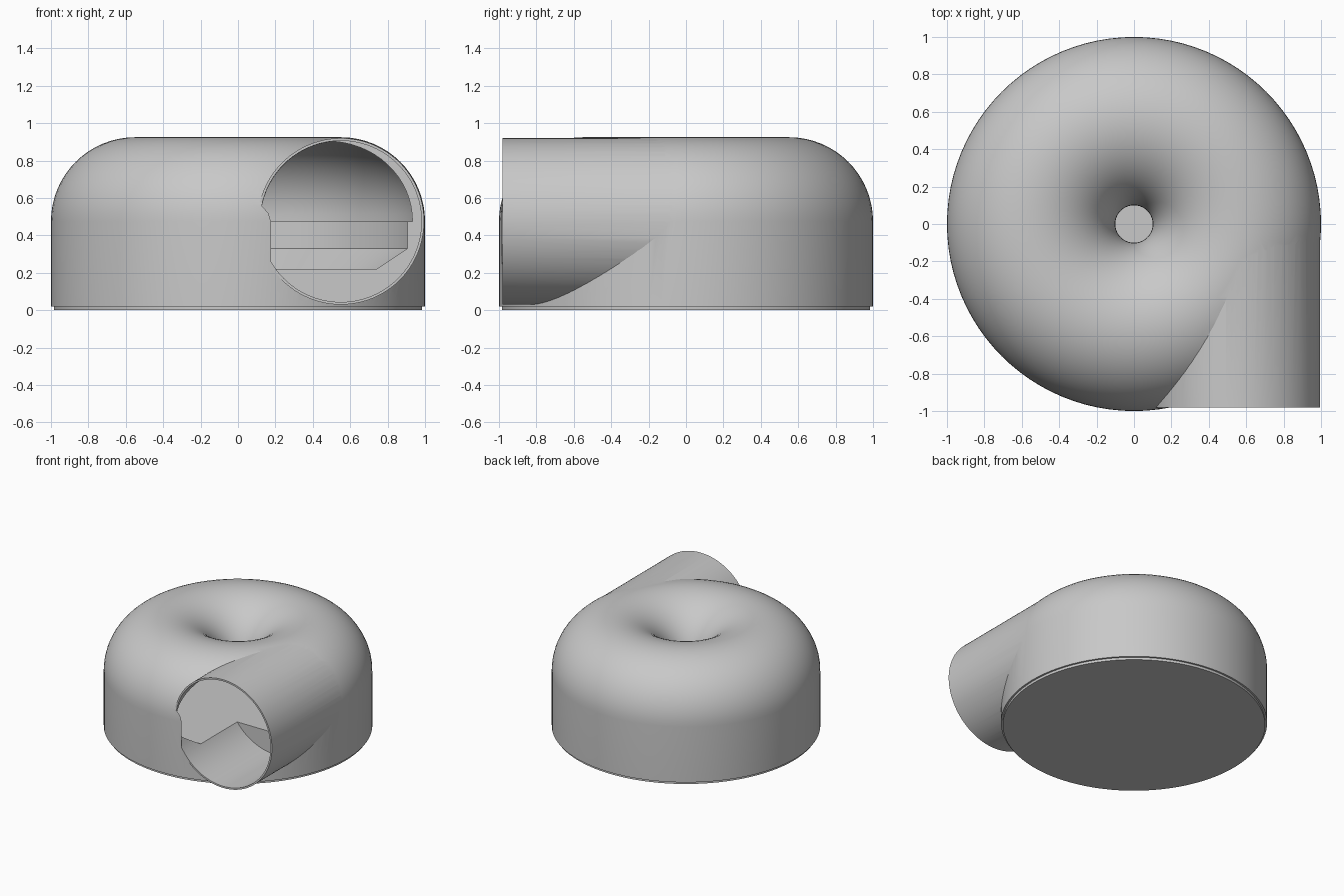
import bpy
import bmesh
from math import pi, cos, sin, radians
from mathutils import Matrix, Vector

cube = bpy.data.objects.get("Cube")
if cube:
    bpy.data.objects.remove(cube, do_unlink=True)

SEG = 96
RING, MID = 0.55, 0.475      # centre radius and height of the ring

gray = bpy.data.materials.new("light_gray")
gray.use_nodes = True
gray.diffuse_color = (0.58, 0.58, 0.58, 1)
gray.node_tree.nodes["Principled BSDF"].inputs["Base Color"].default_value = gray.diffuse_color


def finish(name, bm):
    bmesh.ops.recalc_face_normals(bm, faces=bm.faces[:])
    mesh = bpy.data.meshes.new(name)
    bm.to_mesh(mesh)
    bm.free()
    mesh.materials.append(gray)
    obj = bpy.data.objects.new(name, mesh)
    bpy.context.collection.objects.link(obj)
    return obj


def lathe(name, profile):
    """Spin a profile of (radius, z) points that starts and ends on the axis."""
    bm = bmesh.new()
    verts = [bm.verts.new((r, 0, z)) for r, z in profile]
    edges = [bm.edges.new(pair) for pair in zip(verts, verts[1:])]
    bmesh.ops.spin(bm, geom=verts + edges, axis=(0, 0, 1), cent=(0, 0, 0),
                   angle=2 * pi, steps=SEG, use_merge=True)
    bmesh.ops.remove_doubles(bm, verts=bm.verts[:], dist=0.0001)
    return finish(name, bm)


def tube(name, radius, y0, y1):
    bm = bmesh.new()
    place = Matrix.Translation(Vector((RING, (y0 + y1) / 2, MID))) @ Matrix.Rotation(pi / 2, 4, 'X')
    bmesh.ops.create_cone(bm, cap_ends=True, segments=SEG, radius1=radius,
                          radius2=radius, depth=y1 - y0, matrix=place)
    return finish(name, bm)


def arch(radius, steps=32):
    return [(RING + radius * cos(pi * i / steps), MID + radius * sin(pi * i / steps))
            for i in range(steps + 1)]


# Rounded ring housing with a central funnel
housing = lathe("housing", [(0, 0.02), (1, 0.02)] + arch(0.45) + [(0.1, 0.4), (0, 0.4)])

# Tangential pipe, hollow chamber and pipe bore
pipe = tube("pipe_helper", 0.445, -0.98, 0)
chamber = lathe("chamber_cutter", [(0, 0.22), (0.8, 0.22), (0.955, 0.33), (0.955, MID)]
                + arch(0.43) + [(0, MID)])
bore = tube("bore_cutter", 0.431, -0.984, -0.3)

for helper, operation in ((pipe, 'UNION'), (chamber, 'DIFFERENCE'), (bore, 'DIFFERENCE')):
    mod = housing.modifiers.new(helper.name, 'BOOLEAN')
    mod.operation = operation
    mod.solver = 'EXACT'
    mod.object = helper
    bpy.context.view_layer.objects.active = housing
    bpy.ops.object.modifier_apply(modifier=mod.name)
    bpy.data.objects.remove(helper, do_unlink=True)

# Thin base plate, slightly narrower than the housing
base = lathe("base_plate", [(0, 0), (0.985, 0), (0.985, 0.03), (0, 0.03)])

bpy.ops.object.select_all(action='DESELECT')
for obj in (housing, base):
    obj.select_set(True)
bpy.context.view_layer.objects.active = housing
bpy.ops.object.shade_smooth_by_angle(angle=radians(14))
